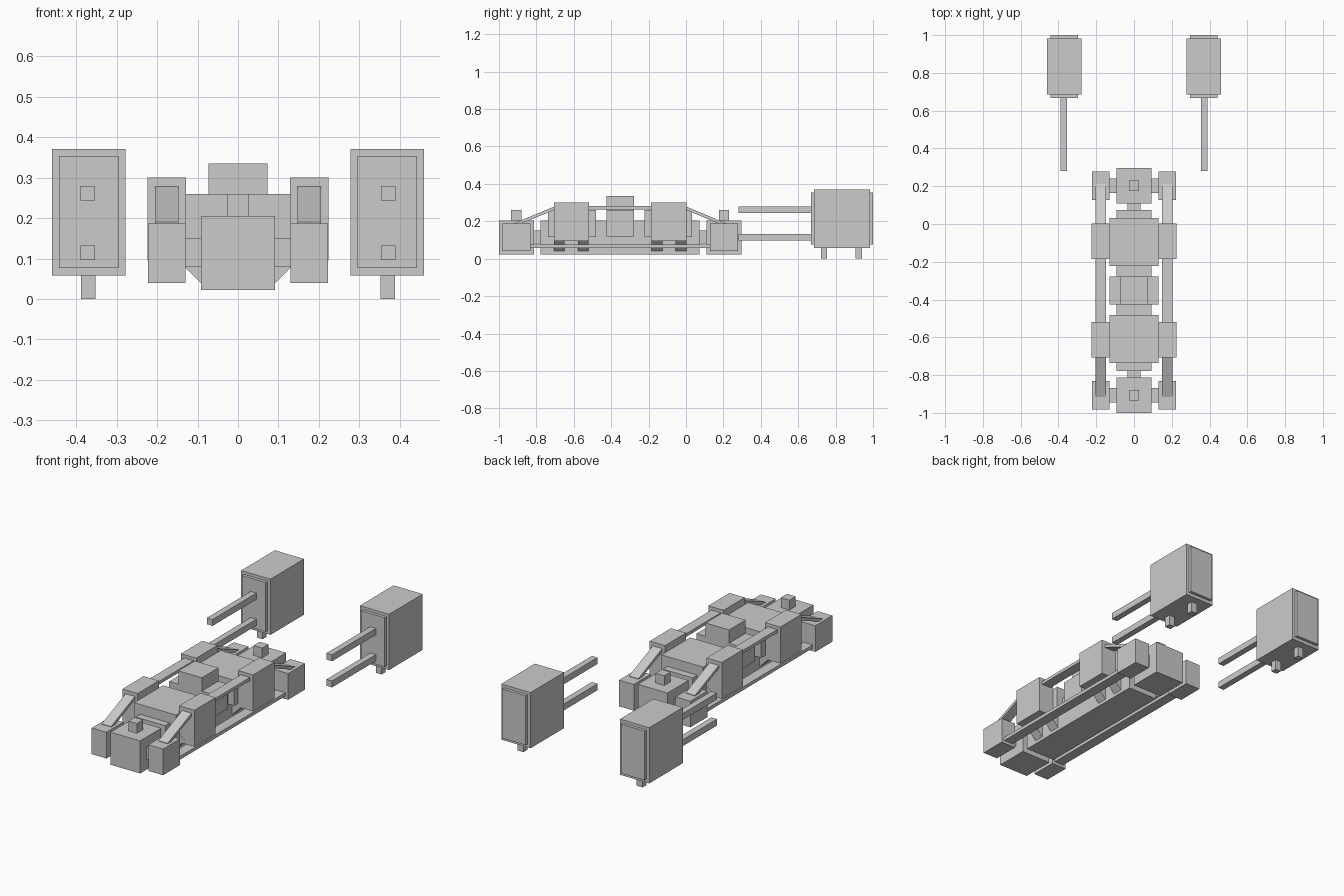
import bpy, bmesh, math
from mathutils import Vector

if "Cube" in bpy.data.objects:
    bpy.data.objects.remove(bpy.data.objects["Cube"])

CY = -0.352  # centre of the vehicle body along y


def mesh_object(name, bm):
    bmesh.ops.recalc_face_normals(bm, faces=bm.faces)
    me = bpy.data.meshes.new(name)
    bm.to_mesh(me)
    bm.free()
    ob = bpy.data.objects.new(name, me)
    bpy.context.collection.objects.link(ob)
    return ob


def box(name, x, y, z):
    """Box from (min, max) ranges."""
    bm = bmesh.new()
    bmesh.ops.create_cube(bm, size=1)
    for v in bm.verts:
        v.co = [r[0] if c < 0 else r[1] for c, r in zip(v.co, (x, y, z))]
    return mesh_object(name, bm)


def prism(name, pts, axis, lo, hi):
    """Extrude a 2D outline along x (points are y,z) or y (points are x,z)."""
    bm = bmesh.new()
    verts = [bm.verts.new((lo, a, b) if axis == 'x' else (a, lo, b)) for a, b in pts]
    face = bm.faces.new(verts)
    ext = bmesh.ops.extrude_face_region(bm, geom=[face])
    move = Vector((hi - lo, 0, 0)) if axis == 'x' else Vector((0, hi - lo, 0))
    bmesh.ops.translate(bm, vec=move, verts=[g for g in ext['geom'] if isinstance(g, bmesh.types.BMVert)])
    return mesh_object(name, bm)


def span(s, a, b):
    """Range a..b mirrored by sign s."""
    return tuple(sorted((s * a, s * b)))


def along(e, a, b):
    """Range along the body, mirrored about its centre."""
    return tuple(CY + v for v in span(e, a, b))


# Central hull and turret
box("hull", (-0.092, 0.092), along(1, -0.425, 0.425), (0.022, 0.205))
box("turret_base", (-0.13, 0.13), along(1, -0.073, 0.073), (0.118, 0.26))
box("turret_top", (-0.073, 0.073), along(1, -0.073, 0.073), (0.26, 0.335))

for e, end in ((-1, "front"), (1, "rear")):
    # Raised hull blocks, neck and end block
    box(f"{end}_deck", (-0.13, 0.13), along(e, 0.13, 0.385), (0.115, 0.26))
    box(f"{end}_neck", (-0.035, 0.035), along(e, 0.42, 0.465), (0.08, 0.15))
    box(f"{end}_end_block", (-0.092, 0.092), along(e, 0.461, 0.648), (0.022, 0.205))
    box(f"{end}_post", (-0.027, 0.027), along(e, 0.528, 0.583), (0.2, 0.26))
    for s, side in ((-1, "left"), (1, "right")):
        tag = f"{end}_{side}"
        box(f"{tag}_axle", span(s, 0.09, 0.135), along(e, 0.517, 0.592), (0.08, 0.15))
        box(f"{tag}_end_pod", span(s, 0.13, 0.222), along(e, 0.48, 0.63), (0.04, 0.187))
        box(f"{tag}_side_pod", span(s, 0.129, 0.224), along(e, 0.166, 0.354), (0.095, 0.3))
        # Sloping bar from end pod up to side pod
        slope = [(0.34, 0.266), (0.34, 0.284), (0.565, 0.19), (0.565, 0.172)]
        prism(f"{tag}_sloping_bar", [(CY + e * y, z) for y, z in slope], 'x', *span(s, 0.147, 0.205))
        # Diagonal struts under the side pod
        strut = [(0.08, 0.028), (0.165, 0.113), (0.13, 0.148), (0.045, 0.063)]
        for a, b in ((0.168, 0.226), (0.297, 0.355)):
            prism(f"{tag}_strut", [(s * x, z) for x, z in strut], 'y', *along(e, a, b))

for s, side in ((-1, "left"), (1, "right")):
    # Long bars joining the pods
    box(f"{side}_upper_bar", span(s, 0.147, 0.205), along(1, -0.17, 0.17), (0.263, 0.281))
    box(f"{side}_lower_bar", span(s, 0.147, 0.205), along(1, -0.485, 0.485), (0.056, 0.075))

    # Separate cabinet with end panels, feet and forward rods
    box(f"{side}_cabinet", span(s, 0.278, 0.46), (0.685, 0.983), (0.058, 0.371))
    box(f"{side}_cabinet_panels", span(s, 0.296, 0.443), (0.668, 1.0), (0.077, 0.354))
    for y in (0.738, 0.923):
        box(f"{side}_cabinet_foot", span(s, 0.352, 0.388), (y - 0.017, y + 0.017), (0, 0.06))
    for z in (0.114, 0.261):
        box(f"{side}_cabinet_rod", span(s, 0.354, 0.389), (0.28, 0.675), (z - 0.018, z + 0.018))
